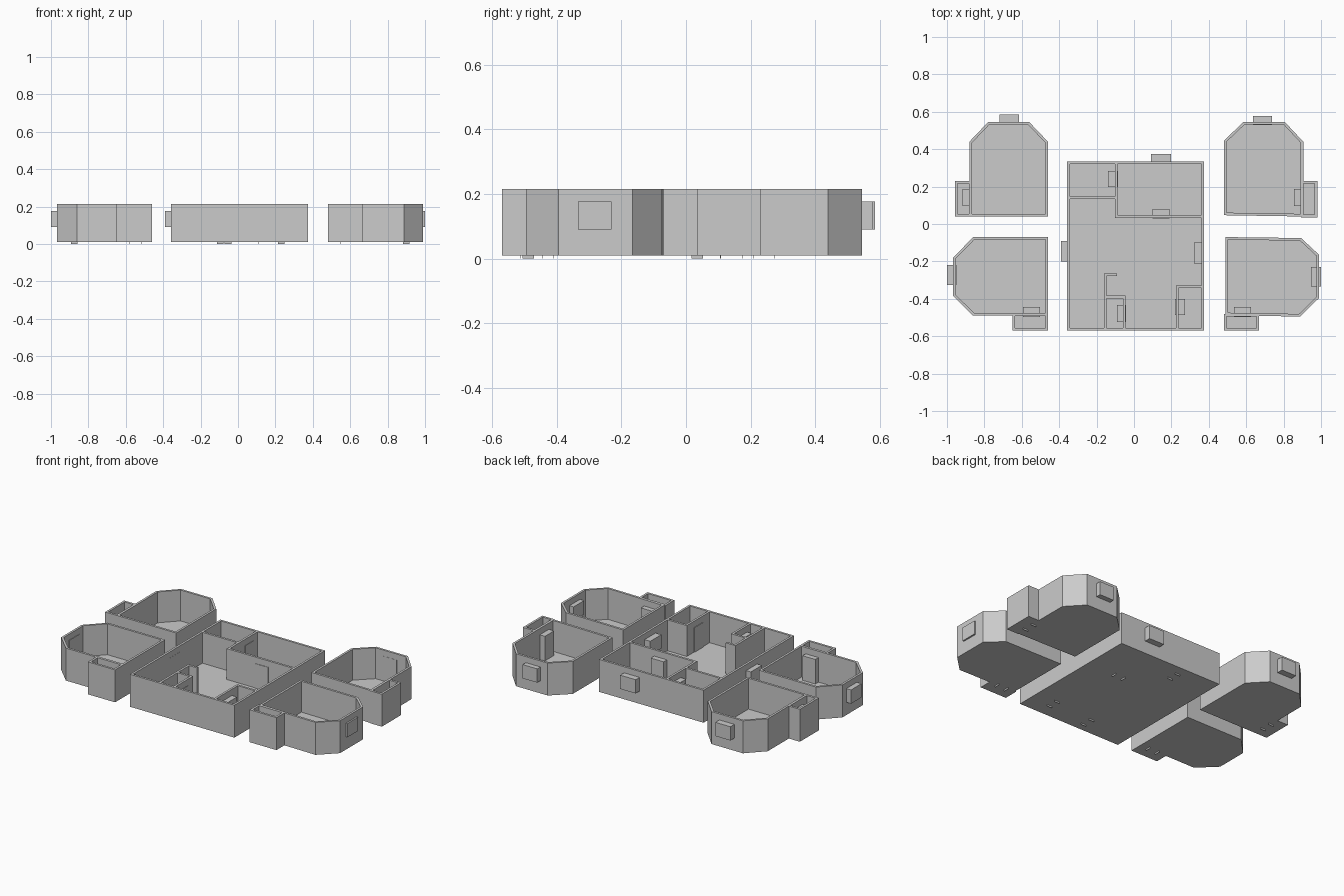
import bpy, bmesh
from mathutils import Vector

BASE, FLOOR, TOP, T = 0.01, 0.02, 0.215, 0.014

if "Cube" in bpy.data.objects:
    bpy.data.objects.remove(bpy.data.objects["Cube"])

grey = bpy.data.materials.new("plain grey")
grey.use_nodes = True
colour = (0.6, 0.6, 0.6, 1)
grey.diffuse_color = colour
grey.node_tree.nodes["Principled BSDF"].inputs["Base Color"].default_value = colour


def finish(name, bm):
    bmesh.ops.recalc_face_normals(bm, faces=bm.faces)
    mesh = bpy.data.meshes.new(name)
    bm.to_mesh(mesh)
    bm.free()
    mesh.materials.append(grey)
    bpy.context.collection.objects.link(bpy.data.objects.new(name, mesh))


def box(name, x0, x1, y0, y1, z0, z1):
    bm = bmesh.new()
    bmesh.ops.create_cube(bm, size=1)
    for v in bm.verts:
        v.co = ((x0 + x1) / 2 + v.co.x * (x1 - x0),
                (y0 + y1) / 2 + v.co.y * (y1 - y0),
                (z0 + z1) / 2 + v.co.z * (z1 - z0))
    finish(name, bm)


def inset(points):
    """Move a counter-clockwise outline inward by the wall thickness."""
    result = []
    for i, p in enumerate(points):
        a = (p - points[i - 1]).normalized()
        b = (points[(i + 1) % len(points)] - p).normalized()
        na, nb = Vector((-a.y, a.x)), Vector((-b.y, b.x))
        result.append(p + (na + nb) * T / (1 + na.dot(nb)))
    return result


def shell(name, outline):
    """Open-topped room: outer wall, rim, inner wall and floor."""
    outer = [Vector(p) for p in outline]
    inner = inset(outer)
    bm = bmesh.new()
    rings = [[bm.verts.new((p.x, p.y, z)) for p in pts]
             for pts, z in ((outer, BASE), (outer, TOP), (inner, TOP), (inner, FLOOR))]
    n = len(outer)
    for low, high in zip(rings, rings[1:]):
        for i in range(n):
            j = (i + 1) % n
            bm.faces.new((low[i], low[j], high[j], high[i]))
    bm.faces.new(rings[0])
    bm.faces.new(rings[-1])
    finish(name, bm)


def rect(x0, x1, y0, y1):
    return [(x0, y0), (x1, y0), (x1, y1), (x0, y1)]


def window(name, x0, x1, y0, y1):
    box(name + "_window", x0, x1, y0, y1, 0.09, 0.177)


def door(name, x0, x1, y0, y1, wall):
    """Door block with two thin feet centred on its wall."""
    box(name + "_door", x0, x1, y0, y1, FLOOR - 0.004, 0.175)
    for side in (0.12, 0.88):
        if x1 - x0 > y1 - y0:
            c = x0 + side * (x1 - x0)
            foot = (c - 0.001, c + 0.001, wall - 0.018, wall + 0.018)
        else:
            c = y0 + side * (y1 - y0)
            foot = (wall - 0.018, wall + 0.018, c - 0.001, c + 0.001)
        box(name + "_door_foot", *foot, 0, FLOOR)


# Central hall
shell("hall", rect(-0.357, 0.374, -0.57, 0.335))
partitions = [
    (-0.102, -0.088, 0.04, 0.33), (-0.102, 0.37, 0.033, 0.047),
    (-0.35, -0.095, 0.134, 0.148), (-0.16, -0.146, -0.565, -0.265),
    (-0.16, -0.092, -0.279, -0.265), (-0.16, -0.046, -0.397, -0.383),
    (-0.06, -0.046, -0.565, -0.39), (0.224, 0.238, -0.565, -0.33),
    (0.224, 0.37, -0.342, -0.328)]
for p in partitions:
    box("hall_partition", *p, BASE, TOP)
window("hall_right", -0.39, -0.342, -0.2, -0.09)
window("hall_left", 0.32, 0.372, -0.21, -0.10)
window("hall_back", 0.09, 0.198, 0.326, 0.374)
door("store", -0.139, -0.086, 0.198, 0.283, -0.095)
door("back_chamber", 0.1, 0.19, 0.03, 0.08, 0.035)
door("cupboard", -0.091, -0.043, -0.524, -0.433, -0.053)
door("corner_room", 0.22, 0.273, -0.487, -0.4, 0.231)

# Back right room
shell("back_right_room", [(-0.88, 0.04), (-0.46, 0.04), (-0.46, 0.44),
                          (-0.56, 0.545), (-0.78, 0.545), (-0.88, 0.44)])
shell("back_right_closet", rect(-0.957, -0.868, 0.04, 0.23))
window("back_right", -0.72, -0.615, 0.536, 0.585)
door("back_right", -0.917, -0.866, 0.096, 0.187, -0.875)

# Front right room
shell("front_right_room", [(-0.967, -0.385), (-0.86, -0.49), (-0.46, -0.49),
                           (-0.46, -0.07), (-0.86, -0.07), (-0.967, -0.18)])
shell("front_right_closet", rect(-0.65, -0.46, -0.57, -0.478))
window("front_right", -1, -0.95, -0.325, -0.22)
door("front_right", -0.593, -0.503, -0.497, -0.444, -0.488)

# Back left room
shell("back_left_room", [(0.48, 0.047), (0.905, 0.04), (0.905, 0.44),
                         (0.807, 0.545), (0.585, 0.545), (0.48, 0.445)])
shell("back_left_closet", rect(0.893, 0.98, 0.036, 0.23))
window("back_left", 0.636, 0.738, 0.53, 0.577)
door("back_left", 0.855, 0.907, 0.096, 0.187, 0.9)

# Front left room
shell("front_left_room", [(0.488, -0.488), (0.888, -0.495), (0.99, -0.395),
                          (0.99, -0.165), (0.893, -0.075), (0.488, -0.07)])
shell("front_left_closet", rect(0.48, 0.668, -0.57, -0.48))
window("front_left", 0.947, 1, -0.335, -0.23)
door("front_left", 0.535, 0.626, -0.497, -0.444, -0.488)
